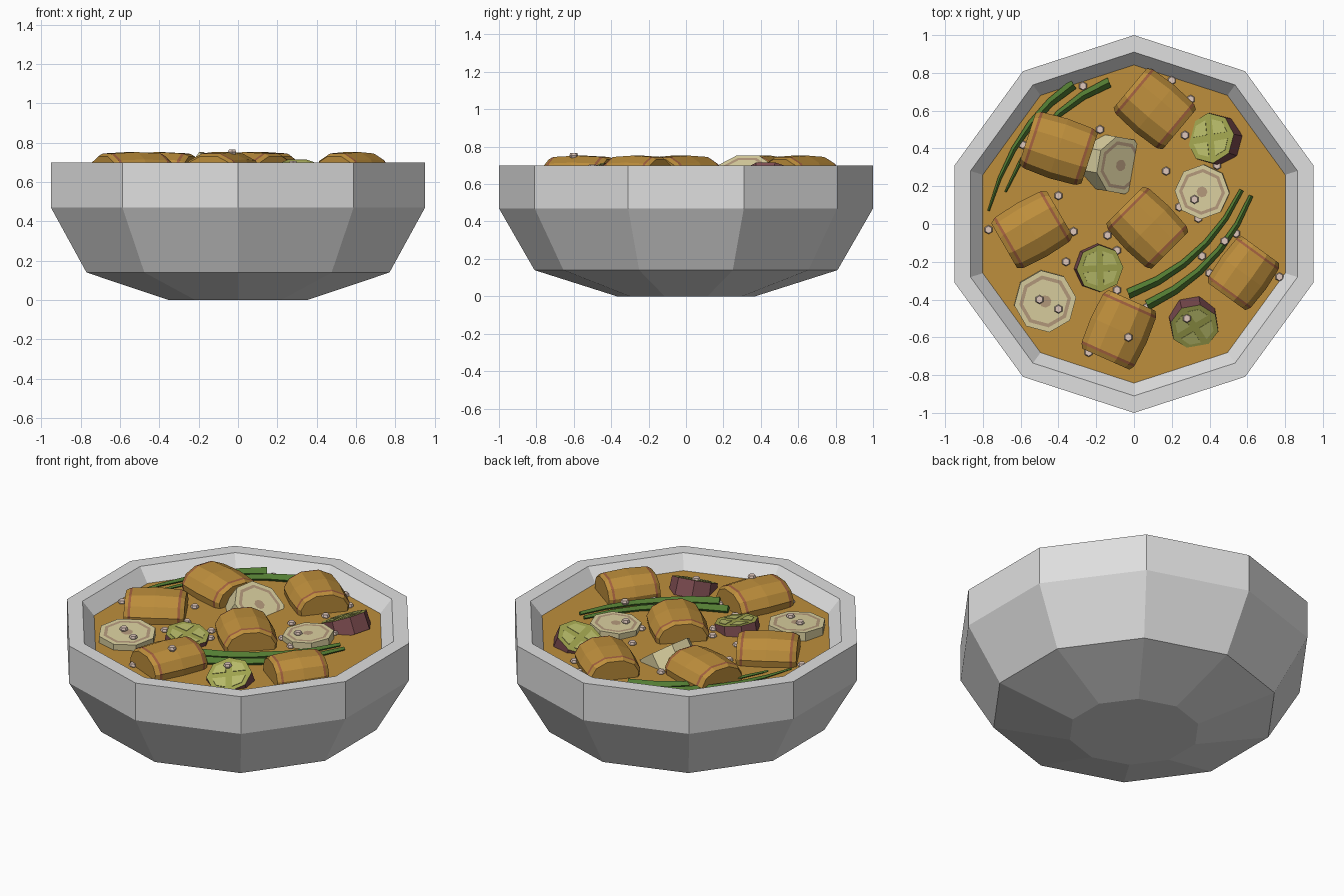
import bpy, bmesh, math
from mathutils import Matrix, Vector
from mathutils.bvhtree import BVHTree

old = bpy.data.objects.get("Cube")
if old:
    bpy.data.objects.remove(old, do_unlink=True)

BROTH_Z = 0.62


def material(name, r, g, b):
    """Flat material from display colour values, stored as linear."""
    colour = [(c / 255) ** 2.2 for c in (r, g, b)] + [1]
    mat = bpy.data.materials.new(name)
    mat.use_nodes = True
    mat.diffuse_color = colour
    shader = mat.node_tree.nodes["Principled BSDF"]
    shader.inputs["Base Color"].default_value = colour
    shader.inputs["Roughness"].default_value = 0.9
    return mat


stone = material("pale_stone", 222, 222, 222)
golden = material("golden_broth", 188, 141, 62)
crust = material("red_brown_crust", 160, 96, 64)
cream = material("cream_flesh", 218, 207, 158)
tan = material("tan_ring", 180, 153, 124)
purple = material("purple_skin", 122, 76, 80)
olive = material("olive_flesh", 160, 164, 80)
lime = material("pale_green_flesh", 184, 187, 106)
green = material("bean_green", 84, 124, 54)
seed_pink = material("pale_pink_seed", 222, 198, 186)


def loft(name, rings, bands, start, end, matrix=Matrix()):
    """Join closed rings with coloured bands and cap both ends."""
    bm = bmesh.new()
    mats = list(dict.fromkeys(bands + [start, end]))
    loops = [[bm.verts.new(p) for p in ring] for ring in rings]
    for a, b, mat in zip(loops, loops[1:], bands):
        for i in range(len(a)):
            j = (i + 1) % len(a)
            bm.faces.new((a[i], a[j], b[j], b[i])).material_index = mats.index(mat)
    bm.faces.new(loops[0]).material_index = mats.index(start)
    bm.faces.new(loops[-1]).material_index = mats.index(end)
    bmesh.ops.recalc_face_normals(bm, faces=bm.faces)
    bm.transform(matrix)
    mesh = bpy.data.meshes.new(name)
    bm.to_mesh(mesh)
    bm.free()
    for mat in mats:
        mesh.materials.append(mat)
    obj = bpy.data.objects.new(name, mesh)
    bpy.context.collection.objects.link(obj)
    return obj


def ring(radius, z, sides, turn=0.0):
    return [(radius * math.cos(turn + math.tau * i / sides),
             radius * math.sin(turn + math.tau * i / sides), z) for i in range(sides)]


def lathe(name, profile, sides, bands, start, end, matrix=Matrix(), turn=0.0):
    return loft(name, [ring(r, z, sides, turn) for r, z in profile],
                bands, start, end, matrix)


def spin(degrees, axis):
    return Matrix.Rotation(math.radians(degrees), 4, axis)


# Ten-sided bowl and the broth inside it
quarter = math.pi / 2
bowl_profile = [(0.37, 0), (0.81, 0.14), (1, 0.47), (1, 0.7), (0.91, 0.7), (0.8, 0.57)]
lathe("bowl", bowl_profile, 10, [stone] * 5, stone, stone, turn=quarter)
broth = lathe("broth", [(0.81, 0.585), (0.842, BROTH_Z)], 10, [golden],
              golden, golden, turn=quarter)
food = [broth]

# Bulging chunks with a thin crust line near each cut end
half = [(0.15, -0.05), (0.162, 0.04), (0.13, 0.095), (0.055, 0.132)]
section = half + [(-y, z) for y, z in reversed(half)]
stations = [(-0.17, 0.84), (-0.147, 0.93), (-0.133, 0.95), (0, 1),
            (0.133, 0.95), (0.147, 0.93), (0.17, 0.84)]
chunk_bands = [golden, crust, golden, golden, crust, golden]


def chunk(name, x, y, angle, size=1.0):
    place = (Matrix.Translation((x, y, BROTH_Z)) @ spin(angle, "Z")
             @ Matrix.Diagonal((size, size, 1, 1)))
    rings = [[(u, v * s, w * s) for v, w in section] for u, s in stations]
    food.append(loft(name, rings, chunk_bands, golden, golden, place))


chunk("chunk_back", 0.11, 0.61, -40)
chunk("chunk_back_right", -0.40, 0.40, -18, 1.02)
chunk("chunk_right", -0.54, -0.03, 30)
chunk("chunk_middle", 0.07, -0.02, -45)
chunk("chunk_left", 0.58, -0.26, 54, 0.9)
chunk("chunk_front", -0.08, -0.56, 66)


def lean(x, y, z, tilt, heading):
    """Place a slice whose face leans towards a heading."""
    return (Matrix.Translation((x, y, z)) @ spin(heading, "Z") @ spin(tilt, "Y")
            @ spin(22.5, "Z"))


# Cream root slices with a tan ring and a tan core
def root_slice(name, radius, depth, place):
    profile = [(radius, -depth)] + [(radius * k, 0) for k in (1, 0.84, 0.72, 0.2)]
    food.append(lathe(name, profile, 8, [cream, cream, tan, cream], cream, tan, place))


root_slice("root_slice_front", 0.165, 0.07, lean(-0.47, -0.41, 0.665, 3, -60))
root_slice("root_slice_left", 0.145, 0.07, lean(0.36, 0.17, 0.66, 3, 200))
root_slice("root_slice_thick", 0.158, 0.16, lean(-0.07, 0.31, 0.667, 36, -10))


# Purple-skinned slices with four pale seed pockets
def skin_slice(name, radius, depth, place):
    profile = [(radius * 1.04, -depth), (radius, 0), (radius * 0.9, 0)]
    food.append(lathe(name, profile, 8, [purple, olive], purple, olive, place))
    for k in range(4):
        middle = math.radians(45 + 90 * k)
        wedge = [(radius * r * math.cos(middle + a), radius * r * math.sin(middle + a))
                 for r, a in ((0.2, 0), (0.74, -0.6), (0.8, 0), (0.74, 0.6))]
        layers = [[(u, v, z) for u, v in wedge] for z in (-0.002, 0.003)]
        loft(f"{name}_pocket_{k + 1}", layers, [lime], lime, lime, place)


skin_slice("skin_slice_back", 0.135, 0.1, lean(0.405, 0.455, 0.665, 24, 165))
skin_slice("skin_slice_middle", 0.125, 0.08, lean(-0.18, -0.235, 0.665, 10, -20))
skin_slice("skin_slice_front", 0.13, 0.1, lean(0.32, -0.545, 0.665, 24, -80))


# Tapering green beans swept along gentle arcs
def bean(name, start, bend, end, tip):
    a, b, c = (Vector((*p, BROTH_Z + 0.02)) for p in (start, bend, end))
    rings = []
    for i in range(6):
        t = i / 5
        point = a * (1 - t) ** 2 + b * 2 * t * (1 - t) + c * t * t
        along = ((b - a) * (1 - t) + (c - b) * t).normalized()
        side = Vector((-along.y, along.x, 0))
        width = 0.027 + (tip - 0.027) * t
        rings.append([point + side * width * u + Vector((0, 0, width * v))
                      for u, v in ((1, 0), (0, 1), (-1, 0), (0, -1))])
    food.append(loft(name, rings, [green] * 5, green, green))


bean("bean_back_outer", (-0.32, 0.74), (-0.64, 0.53), (-0.77, 0.07), 0.006)
bean("bean_back_inner", (-0.13, 0.75), (-0.5, 0.6), (-0.68, 0.17), 0.006)
bean("bean_front_inner", (-0.03, -0.37), (0.38, -0.22), (0.57, 0.18), 0.012)
bean("bean_front_outer", (0.07, -0.43), (0.46, -0.25), (0.62, 0.15), 0.012)

# Small six-sided seeds dropped onto whatever lies beneath them
trees = []
for obj in food:
    mesh = obj.data
    trees.append(BVHTree.FromPolygons([v.co for v in mesh.vertices],
                                      [p.vertices[:] for p in mesh.polygons]))
# seed spots in hundredths of a unit
spots = [(-27, 73), (20, 76), (30, 66), (27, 47), (44, 31), (-18, 50), (-59, 42),
         (-40, 15), (17, 28), (24, 9), (32, 13), (34, 3), (-77, -3), (-32, -4),
         (-14, -6), (-9, -14), (-36, -20), (-9, -35), (7, -44), (36, -17),
         (40, -26), (54, -5), (48, -9), (77, -28), (28, -50), (-3, -60),
         (-24, -68), (-50, -40), (-40, -45)]
for n, (x, y) in enumerate(spots):
    above = Vector((x / 100, y / 100, 2))
    hits = [tree.ray_cast(above, Vector((0, 0, -1)))[0] for tree in trees]
    top = max((h.z for h in hits if h), default=BROTH_Z)
    lathe(f"seed_{n + 1}", [(0.018, -0.008), (0.024, 0.004), (0.019, 0.018)], 6,
          [seed_pink] * 2, seed_pink, seed_pink,
          Matrix.Translation((above.x, above.y, top)), turn=quarter)
